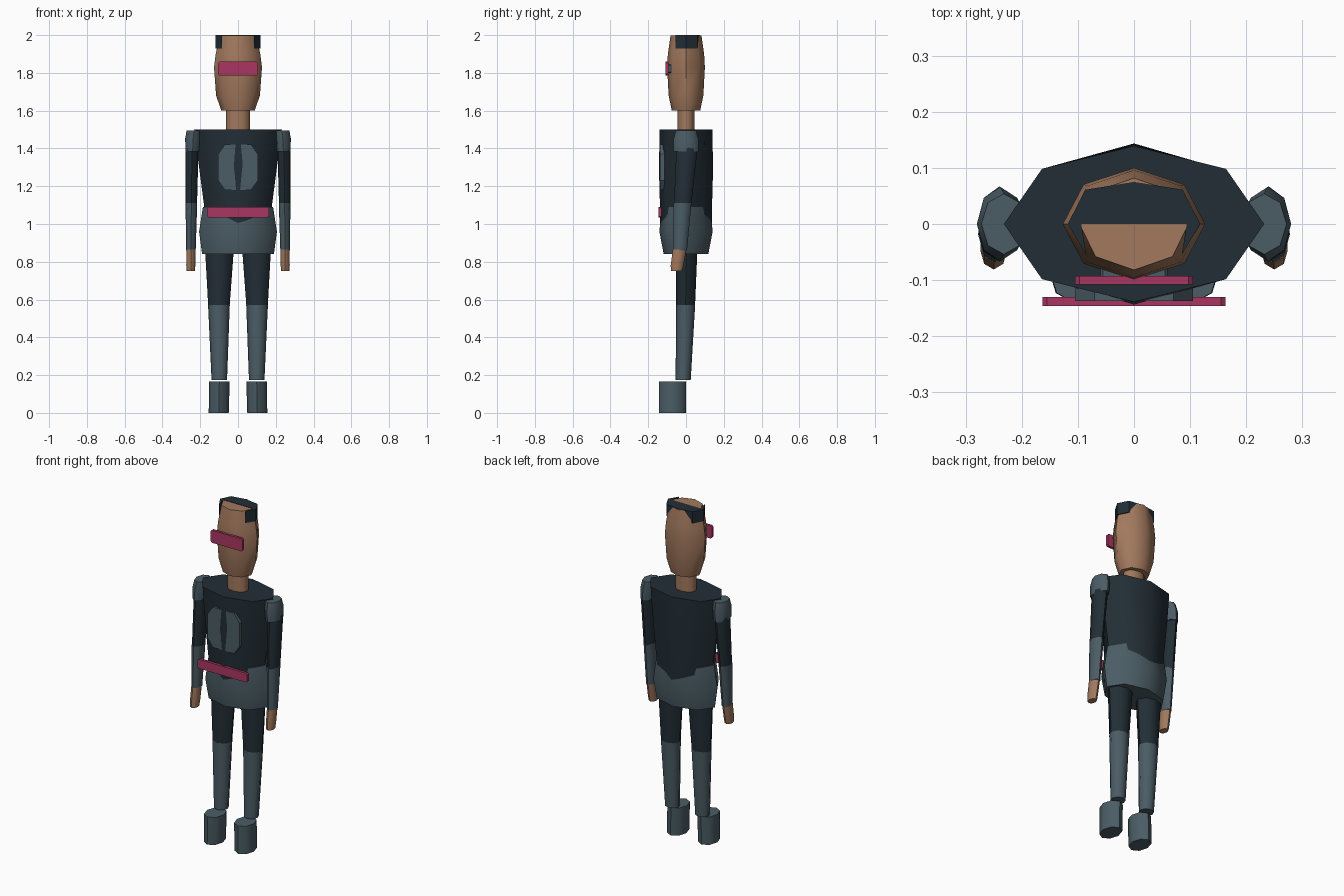
import bpy, bmesh, math

if "Cube" in bpy.data.objects:
    bpy.data.objects.remove(bpy.data.objects["Cube"])


def material(name, rgb):
    m = bpy.data.materials.new(name)
    m.diffuse_color = (*rgb, 1)
    m.use_nodes = True
    m.node_tree.nodes["Principled BSDF"].inputs["Base Color"].default_value = m.diffuse_color
    return m


SKIN = material("warm skin", (0.36, 0.19, 0.11))
DARK = material("dark navy", (0.016, 0.027, 0.036))
SLATE = material("slate grey", (0.070, 0.108, 0.130))
PINK = material("raspberry", (0.40, 0.037, 0.120))


def finish(name, bm, mat, smooth=True):
    bmesh.ops.recalc_face_normals(bm, faces=bm.faces[:])
    me = bpy.data.meshes.new(name)
    bm.to_mesh(me)
    bm.free()
    me.materials.append(mat)
    ob = bpy.data.objects.new(name, me)
    bpy.context.collection.objects.link(ob)
    if smooth:
        bpy.ops.object.select_all(action='DESELECT')
        ob.select_set(True)
        bpy.context.view_layer.objects.active = ob
        bpy.ops.object.shade_smooth_by_angle(angle=math.radians(52))
    return ob


def loft(name, rings, mat, sides=8):
    """Skin elliptical rings given as (z, centre x, centre y, radius x, radius y)."""
    bm = bmesh.new()
    loops = []
    for z, cx, cy, rx, ry in rings:
        loops.append([bm.verts.new((cx + rx * math.cos(2 * math.pi * i / sides),
                                    cy + ry * math.sin(2 * math.pi * i / sides), z))
                      for i in range(sides)])
    for a, b in zip(loops, loops[1:]):
        for i in range(sides):
            j = (i + 1) % sides
            bm.faces.new((a[i], a[j], b[j], b[i]))
    bm.faces.new(loops[0])
    bm.faces.new(loops[-1])
    return finish(name, bm, mat)


def extrude(name, outline, vector, mat):
    """Push a flat outline along a vector."""
    bm = bmesh.new()
    face = bm.faces.new([bm.verts.new(p) for p in outline])
    new = bmesh.ops.extrude_face_region(bm, geom=[face])["geom"]
    bmesh.ops.translate(bm, vec=vector,
                        verts=[v for v in new if isinstance(v, bmesh.types.BMVert)])
    return finish(name, bm, mat, False)


def front_plate(name, hx, z0, z1, y0, y1, cx, cz, mat):
    """Corner-cut plate facing the front."""
    pts = [(hx, z0 + cz), (hx, z1 - cz), (hx - cx, z1), (cx - hx, z1),
           (-hx, z1 - cz), (-hx, z0 + cz), (cx - hx, z0), (hx - cx, z0)]
    return extrude(name, [(x, y0, z) for x, z in pts], (0, y1 - y0, 0), mat)


# Head and neck
loft("head", [(1.60, 0, 0, .088, .075), (1.68, 0, 0, .116, .092),
              (1.83, 0, 0, .127, .100), (1.90, 0, 0, .118, .096),
              (1.998, 0, 0, .097, .082)], SKIN)
loft("neck", [(1.48, 0, 0, .063, .046), (1.63, 0, 0, .063, .046)], SKIN, 12)

# Hair wraps the sides and the back of the crown
half = [(.085, -.055), (.118, 0), (.087, .061), (0, .075)]
outline = half + [(-x, y) for x, y in half[-2::-1]] + [(-.094, 0), (.094, 0)]
extrude("hair", [(x, y, 1.93) for x, y in outline], (0, 0, .07), DARK)

# Visor and its backing
front_plate("visor", .105, 1.785, 1.86, -.108, -.093, .008, .008, PINK)
front_plate("visor_backing", .06, 1.80, 1.845, -.095, -.08, .005, .005, SLATE)

# Trunk
loft("torso", [(.98, 0, 0, .165, .136), (1.10, 0, 0, .180, .138),
               (1.30, 0, 0, .206, .1435), (1.50, 0, 0, .232, .139)], DARK)
loft("hips", [(.84, 0, 0, .190, .118), (.96, 0, 0, .206, .141),
              (1.09, 0, 0, .186, .128)], SLATE)
front_plate("chest_plate", .105, 1.18, 1.42, -.137, -.115, .035, .05, SLATE)
front_plate("belt", .163, 1.035, 1.09, -.146, -.130, .008, .006, PINK)

for side, s in (("right", 1), ("left", -1)):
    # Arm
    loft(side + "_shoulder_pad", [(1.385, s * .240, 0, .037, .067),
                                  (1.45, s * .238, 0, .042, .066),
                                  (1.495, s * .232, 0, .040, .054)], SLATE)
    loft(side + "_upper_arm", [(1.10, s * .247, -.018, .030, .046),
                               (1.40, s * .243, .005, .034, .056),
                               (1.47, s * .238, .005, .030, .045)], DARK)
    loft(side + "_forearm", [(.86, s * .249, -.032, .025, .037),
                             (1.11, s * .247, -.018, .031, .047)], SLATE)
    loft(side + "_hand", [(.75, s * .250, -.050, .022, .030),
                          (.78, s * .250, -.047, .024, .034),
                          (.865, s * .249, -.034, .0245, .036)], SKIN)
    # Leg
    loft(side + "_thigh", [(.57, s * .101, -.002, .057, .050),
                           (.88, s * .098, .003, .077, .058)], DARK)
    loft(side + "_shin", [(.175, s * .099, -.015, .041, .040),
                          (.572, s * .101, -.002, .0575, .0505)], SLATE)
    loft(side + "_boot", [(0, s * .102, -.072, .053, .072),
                          (.165, s * .099, -.072, .055, .072)], SLATE)
